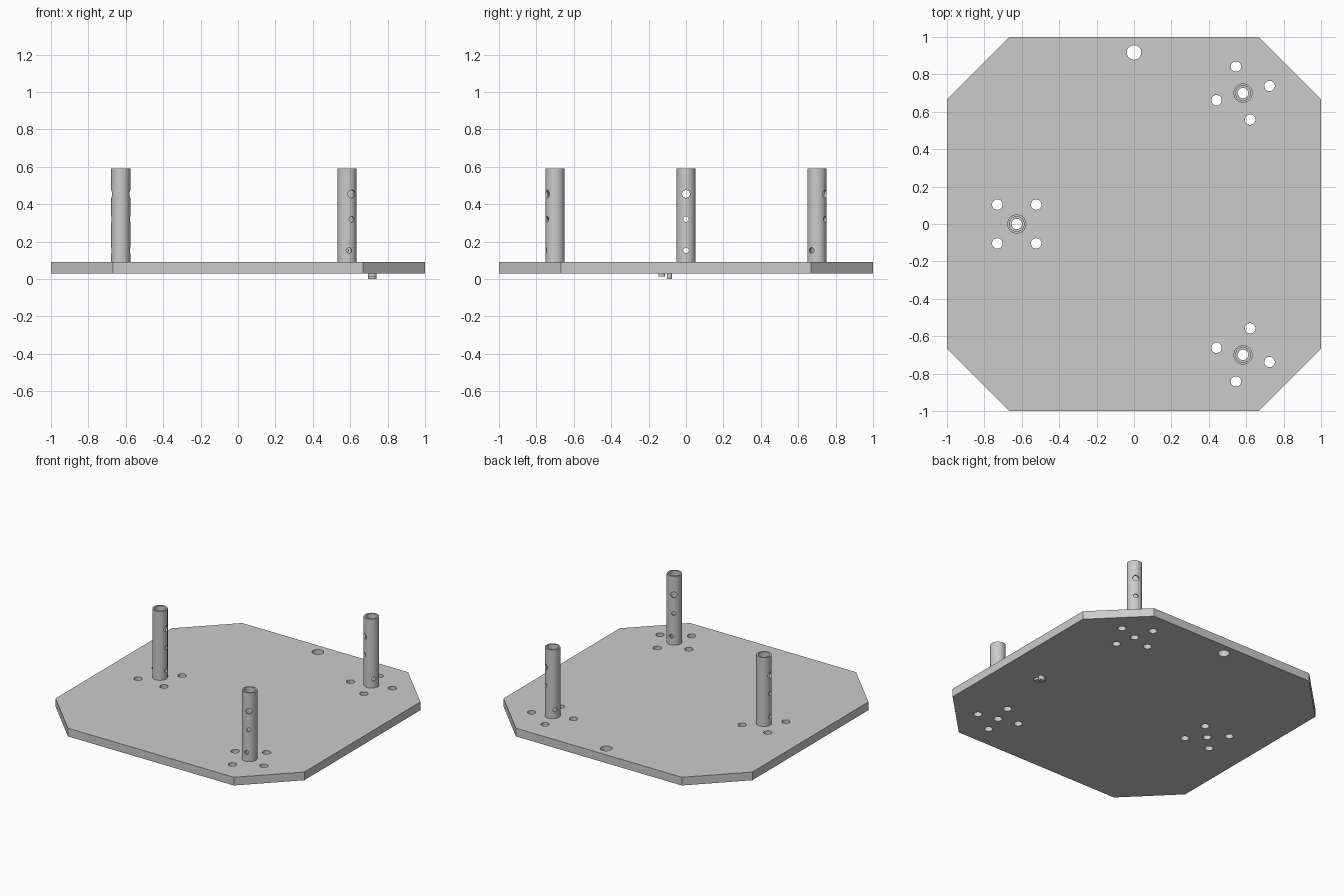
import bpy
import math
from mathutils import Matrix, Vector

if "Cube" in bpy.data.objects:
    bpy.data.objects.remove(bpy.data.objects["Cube"])

PLATE_LOW, PLATE_TOP, POST_TOP = 0.03, 0.09, 0.59


def circle(cx, cy, r, n=32):
    return [(cx + r * math.cos(2 * math.pi * i / n),
             cy + r * math.sin(2 * math.pi * i / n)) for i in range(n)]


def extrude_outline(name, loops, z0, z1):
    """Extrude an outline (first loop) with holes (other loops) to a mesh."""
    cu = bpy.data.curves.new(name, 'CURVE')
    cu.dimensions = '2D'
    cu.fill_mode = 'BOTH'
    cu.extrude = (z1 - z0) / 2
    for pts in loops:
        sp = cu.splines.new('POLY')
        sp.points.add(len(pts) - 1)
        for p, (x, y) in zip(sp.points, pts):
            p.co = (x, y, 0, 1)
        sp.use_cyclic_u = True
    ob = bpy.data.objects.new(name, cu)
    ob.location.z = (z0 + z1) / 2
    bpy.context.collection.objects.link(ob)
    to_mesh(ob)
    # weld caps to walls
    ob.modifiers.new("weld", 'WELD').merge_threshold = 0.0001
    to_mesh(ob)
    return ob


def to_mesh(ob):
    bpy.ops.object.select_all(action='DESELECT')
    ob.select_set(True)
    bpy.context.view_layer.objects.active = ob
    bpy.ops.object.convert(target='MESH')


def smooth(ob):
    bpy.ops.object.select_all(action='DESELECT')
    ob.select_set(True)
    bpy.context.view_layer.objects.active = ob
    bpy.ops.object.shade_smooth_by_angle(angle=math.radians(30))


def drill(ob, x, y, z, r, degrees):
    """Cross-drill a horizontal hole through both walls."""
    bpy.ops.mesh.primitive_cylinder_add(vertices=24, radius=r, depth=0.2, location=(x, y, z))
    cutter = bpy.context.object
    cutter.rotation_euler = (0, math.pi / 2, math.radians(degrees))
    cutter.hide_render = True
    mod = ob.modifiers.new("hole", 'BOOLEAN')
    mod.operation, mod.solver, mod.object = 'DIFFERENCE', 'EXACT', cutter
    to_mesh(ob)
    bpy.data.objects.remove(cutter)


# name, x, y, upper hole angle, lowest hole angle, bolt pattern turn
posts = [("left_post", -0.627, 0.0, 0, 0, 45),
         ("back_post", 0.583, 0.70, 60, -35, 15),
         ("front_post", 0.583, -0.70, -60, -78, -15)]

# Base plate: clipped square with post bores, bolt holes and a hanging hole
c = 0.667
outline = [(1, -c), (1, c), (c, 1), (-c, 1), (-1, c), (-1, -c), (-c, -1), (c, -1)]
holes = [circle(0, 0.917, 0.039)]
for _, x, y, _, _, turn in posts:
    holes.append(circle(x, y, 0.028))
    for k in range(4):
        a = math.radians(turn + 90 * k)
        holes.append(circle(x + 0.147 * math.cos(a), y + 0.147 * math.sin(a), 0.028))
plate = extrude_outline("base_plate", [outline] + holes, PLATE_LOW, PLATE_TOP)
smooth(plate)

# Hollow posts with three cross holes each
for name, x, y, upper, lowest, _ in posts:
    post = extrude_outline(name, [circle(x, y, 0.051, 48), circle(x, y, 0.039, 48)],
                           PLATE_TOP, POST_TOP)
    drill(post, x, y, 0.455, 0.021, upper)
    drill(post, x, y, 0.32, 0.015, upper)
    drill(post, x, y, 0.153, 0.015, lowest)
    smooth(post)

# Small nubs under the plate
for name, y0, y1, z0 in [("short_nub", -0.148, -0.112, 0.015), ("long_nub", -0.102, -0.075, 0.0)]:
    extrude_outline(name, [[(0.695, y0), (0.74, y0), (0.74, y1), (0.695, y1)]], z0, PLATE_LOW)
